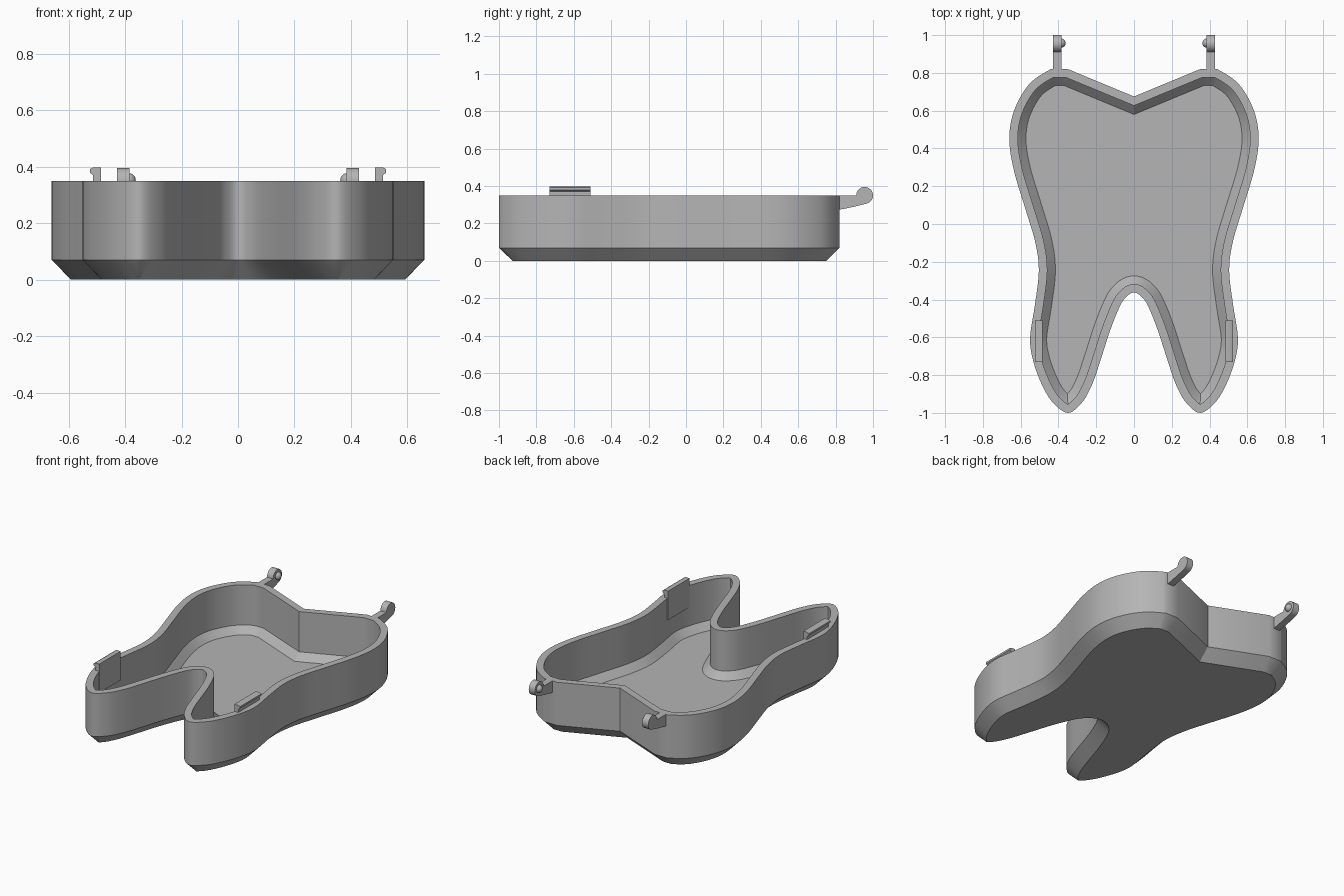
import bpy, bmesh, math
from mathutils import Vector, Matrix
from mathutils.geometry import intersect_point_line, intersect_line_line

if "Cube" in bpy.data.objects:
    bpy.data.objects.remove(bpy.data.objects["Cube"])

grey = bpy.data.materials.new("plain grey")
grey.use_nodes = True
grey.diffuse_color = (0.46, 0.46, 0.46, 1)
grey.node_tree.nodes["Principled BSDF"].inputs["Base Color"].default_value = grey.diffuse_color


def finish(name, bm, mirror=False):
    bmesh.ops.remove_doubles(bm, verts=bm.verts, dist=0.0005)
    bmesh.ops.recalc_face_normals(bm, faces=bm.faces)
    mesh = bpy.data.meshes.new(name)
    bm.to_mesh(mesh)
    bm.free()
    mesh.materials.append(grey)
    obj = bpy.data.objects.new(name, mesh)
    bpy.context.collection.objects.link(obj)
    bpy.ops.object.select_all(action="DESELECT")
    obj.select_set(True)
    bpy.context.view_layer.objects.active = obj
    bpy.ops.object.shade_smooth_by_angle(angle=math.radians(30))
    if mirror:
        obj.modifiers.new("both_sides", "MIRROR")
    return obj


def smooth_path(points, before, after, steps=6):
    """Catmull-Rom curve through the points."""
    p = [Vector((x, y, 0)) for x, y in [before] + points + [after]]
    out = []
    for a, b, c, d in zip(p, p[1:], p[2:], p[3:]):
        for i in range(steps):
            t = i / steps
            out.append(0.5 * (2 * b + (c - a) * t + (2 * a - 5 * b + 4 * c - d) * t * t
                              + (3 * b - a - 3 * c + d) * t ** 3))
    return out + [p[-2]]


def inset(loop, dist):
    """Mitred inward offset of a clockwise loop; crossed runs collapse to a corner."""
    n = len(loop)
    edges = [(loop[i], loop[(i + 1) % n]) for i in range(n)]
    normals = []
    for a, b in edges:
        d = (b - a).normalized()
        normals.append(Vector((d.y, -d.x, 0)))
    out = []
    for i, p in enumerate(loop):
        m, k = normals[i - 1], normals[i]
        out.append(p + (m + k) * dist / (1 + m.dot(k)))

    def clear(q):
        for a, b in edges:
            near, t = intersect_point_line(q, a, b)
            near = a.lerp(b, min(1, max(0, t)))
            if (q - near).length < dist - 0.001:
                return False
        return True

    good = [clear(q) for q in out]
    i = 0
    while i < n:
        if good[i]:
            i += 1
            continue
        j = i
        while j < n and not good[j]:
            j += 1
        hit = intersect_line_line(out[i - 2], out[i - 1], out[j % n], out[(j + 1) % n])
        corner = hit[0] if hit else (out[i - 1] + out[j % n]) / 2
        for k in range(i, j):
            out[k] = corner.copy()
        i = j
    return out


# Outline: straight notch at the back, curved flank, pointed leg, arched crotch
flank = [(0.44, 0.82), (0.555, 0.74), (0.635, 0.6), (0.66, 0.45), (0.635, 0.28),
         (0.575, 0.08), (0.522, -0.1), (0.504, -0.25), (0.525, -0.43), (0.55, -0.6),
         (0.535, -0.72), (0.488, -0.85), (0.43, -0.945), (0.35, -1.0), (0.275, -0.945),
         (0.222, -0.85), (0.18, -0.73), (0.125, -0.56), (0.072, -0.43), (0.035, -0.38),
         (0, -0.363)]
half = [Vector((0, 0.675, 0)), Vector((0.35, 0.82, 0))]
half += smooth_path(flank, (0.37, 0.84), (-0.035, -0.38))
outline = half + [Vector((-p.x, p.y, 0)) for p in reversed(half[1:-1])]

# Tray: chamfered base, upright wall, flat rim, hollow with chamfered floor
bm = bmesh.new()
rings = []
for dist, z in [(0.068, 0), (0, 0.07), (0, 0.35), (0.045, 0.35), (0.045, 0.089), (0.088, 0.045)]:
    loop = inset(outline, dist) if dist else outline
    rings.append([bm.verts.new((p.x, p.y, z)) for p in loop])
count = len(outline)
for low, high in zip(rings, rings[1:]):
    for i in range(count):
        j = (i + 1) % count
        bm.faces.new((low[i], low[j], high[j], high[i]))
bm.faces.new(rings[0])
bm.faces.new(rings[-1])
finish("tray_body", bm)


def prism(profile, place, start, end):
    """Solid made by sweeping a flat profile straight from start to end."""
    bm = bmesh.new()
    face = bm.faces.new([bm.verts.new(place(a, b, start)) for a, b in profile])
    swept = bmesh.ops.extrude_face_region(bm, geom=[face], use_keep_orig=True)["geom"]
    shift = Vector(place(0, 0, end)) - Vector(place(0, 0, start))
    bmesh.ops.translate(bm, vec=shift, verts=[v for v in swept if isinstance(v, bmesh.types.BMVert)])
    return bm


# Snap tabs: thin plates against the inside of the legs with an outward lip
tab = [(0.485, 0.21), (0.485, 0.397), (0.513, 0.397), (0.525, 0.391), (0.525, 0.379),
       (0.513, 0.37), (0.513, 0.21)]
finish("snap_tab", prism(tab, lambda a, b, s: (a, s, b), -0.73, -0.51), True)

# Hinge arms: tapered bracket ending in a round eye
arm = [(0.81, 0.35), (0.81, 0.273), (0.84, 0.277), (0.91, 0.292)]
for i in range(21):
    t = math.radians(-80 + i * 13)
    arm.append((0.955 + 0.045 * math.cos(t), 0.35 + 0.045 * math.sin(t)))
finish("hinge_arm", prism(arm, lambda a, b, s: (s, a, b), 0.385, 0.429), True)

# Hinge pins: small domes on the inner side of each eye
bm = bmesh.new()
bmesh.ops.create_uvsphere(bm, u_segments=20, v_segments=10, radius=0.025)
bmesh.ops.transform(bm, verts=bm.verts,
                    matrix=Matrix.Translation((0.387, 0.958, 0.352)))
finish("hinge_pin", bm, True)
